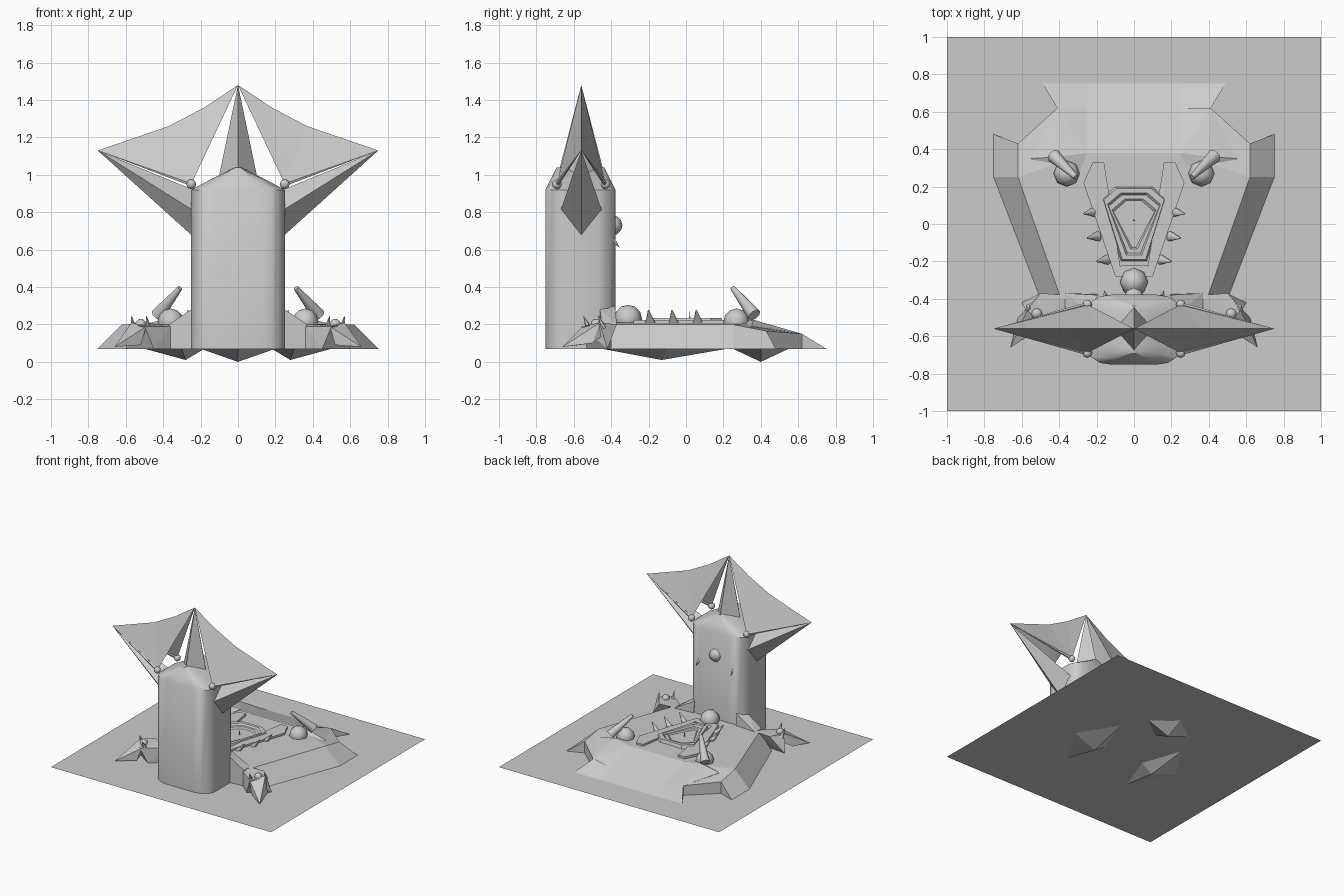
import bpy, bmesh, math
from mathutils import Vector

cube = bpy.data.objects.get("Cube")
if cube:
    bpy.data.objects.remove(cube)

stone = bpy.data.materials.new("stone_grey")
stone.use_nodes = True
GREY = (0.6, 0.6, 0.6, 1)
stone.diffuse_color = GREY
stone.node_tree.nodes["Principled BSDF"].inputs["Base Color"].default_value = GREY


def finish(name, bm, smooth=None, fix=True):
    if fix:
        bmesh.ops.recalc_face_normals(bm, faces=bm.faces)
    mesh = bpy.data.meshes.new(name)
    bm.to_mesh(mesh)
    bm.free()
    mesh.materials.append(stone)
    ob = bpy.data.objects.new(name, mesh)
    bpy.context.collection.objects.link(ob)
    if smooth:
        bpy.ops.object.select_all(action='DESELECT')
        ob.select_set(True)
        bpy.context.view_layer.objects.active = ob
        bpy.ops.object.shade_smooth_by_angle(angle=math.radians(smooth))
    return ob


def surface(name, pts, faces, mirror=False, fix=True):
    """Faces over named points, optionally mirrored across x."""
    bm = bmesh.new()
    for s in ((1, -1) if mirror else (1,)):
        v = [bm.verts.new((x * s, y, z)) for x, y, z in pts]
        for f in faces:
            ring = [v[i] for i in f]
            bm.faces.new(ring if s > 0 else ring[::-1])
    bmesh.ops.remove_doubles(bm, verts=bm.verts, dist=0.0005)
    return finish(name, bm, fix=fix)


def hull(name, pts):
    """Convex solid around a few points, one on each side of x."""
    for side, s in (("left", 1), ("right", -1)):
        bm = bmesh.new()
        for x, y, z in pts:
            bm.verts.new((x * s, y, z))
        bmesh.ops.convex_hull(bm, input=bm.verts)
        finish(f"{side}_{name}", bm)


def cone(name, a, b, r1, r2=0.0, sides=8, squash=1.0):
    a, b = Vector(a), Vector(b)
    bm = bmesh.new()
    bmesh.ops.create_cone(bm, cap_ends=True, segments=sides, radius1=r1,
                          radius2=r2, depth=(b - a).length)
    bmesh.ops.scale(bm, vec=(1, squash, 1), verts=bm.verts)
    bmesh.ops.rotate(bm, matrix=(b - a).to_track_quat('Z', 'Y').to_matrix(), verts=bm.verts)
    bmesh.ops.translate(bm, vec=(a + b) / 2, verts=bm.verts)
    return finish(name, bm, 60)


def ball(name, loc, r, sides=8):
    bm = bmesh.new()
    bmesh.ops.create_uvsphere(bm, u_segments=sides, v_segments=6, radius=r)
    bmesh.ops.translate(bm, vec=loc, verts=bm.verts)
    return finish(name, bm, 60)


def pair(make, name, *pts, **kw):
    for side, s in (("left", 1), ("right", -1)):
        make(f"{side}_{name}", *[(p[0] * s, p[1], p[2]) if isinstance(p, tuple) else p
                                 for p in pts], **kw)


# Ground sheets
for name, h, z in (("ground", 1.0, 0.07), ("ground_underlay", 0.52, 0.068)):
    surface(name, [(-h, -h, z), (h, -h, z), (h, h, z), (-h, h, z)], [(0, 1, 2, 3)], fix=False)

# Tower: rounded oblong column with a tapered cap
bm = bmesh.new()
rings = []
for z, sx, sy in ((0.07, 1, 1), (0.92, 1, 1), (0.98, .55, .84), (1.04, .06, .68)):
    ring = []
    for qx, qy in ((1, 1), (-1, 1), (-1, -1), (1, -1)):
        arc = [(.25, .1), (.225, .15), (.18, .178), (.12, .187)]
        for x, y in arc if qx * qy > 0 else arc[::-1]:
            ring.append(bm.verts.new((qx * x * sx, -0.565 + qy * y * sy, z)))
    rings.append(ring)
for lo, hi in zip(rings, rings[1:]):
    for i in range(len(lo)):
        j = (i + 1) % len(lo)
        bm.faces.new((lo[i], lo[j], hi[j], hi[i]))
bm.faces.new(rings[-1])
finish("tower", bm, 35)

# Crown: centre spike, side horns, webbed fins and knobs
CY = -0.56
APEX, TIP = (0, CY, 1.48), (.75, CY, 1.13)
surface("crown_spike", [APEX, (.1, CY, 1.0), (0, CY + .13, .98), (-.1, CY, 1.0), (0, CY - .13, .98)],
        [(0, 1, 2), (0, 2, 3), (0, 3, 4), (0, 4, 1), (4, 3, 2, 1)])
hull("side_horn", [TIP, (.24, CY, .92), (.24, CY + .11, .81), (.24, CY - .11, .81), (.24, CY, .67)])
for label, y in (("front", -.69), ("rear", -.43)):
    surface(f"{label}_fins",
            [APEX, (.18, CY, 1.36), (.37, CY, 1.26), TIP, (.25, y, .95)],
            [(0, 1, 4), (1, 2, 4), (2, 3, 4)], mirror=True, fix=False)
    pair(ball, f"{label}_knob", (.25, y, .95), 0.026)
    pair(cone, f"{label}_fin_rib", (.25, y, .95), TIP, 0.012, sides=5)

# Main body: sloped plateau with notched front corners
surface("body", [
    (0, .75, .07), (.25, .75, .07), (.49, .75, .07),
    (.41, .62, .15), (.41, .62, .07), (.62, .43, .165), (.62, .43, .07),
    (.75, .48, .07), (.75, .25, .07), (.5, -.4, .07),
    (0, .38, .21), (.25, .38, .21), (.62, .25, .2), (.39, -.4, .2), (0, -.4, .21), (0, -.4, .07)],
    [(10, 0, 1, 11), (11, 1, 2, 3), (11, 3, 5), (11, 5, 12), (12, 5, 7, 8),
     (12, 8, 9, 13), (10, 11, 12, 13, 14), (14, 13, 9, 15),
     (2, 4, 3), (4, 6, 5, 3), (6, 7, 5)], mirror=True)
hull("brow", [(.25, .38, .215), (.25, .62, .12), (.41, .62, .15), (.4, .36, .225),
              (.55, .35, .19), (.3, .25, .2), (.55, .3, .12)])

# Shoulders joining tower to body
hull("shoulder", [(.19, -.38, .3), (.25, -.46, .28), (.37, -.45, .2), (.37, -.37, .2),
                  (.37, -.45, .07), (.25, -.46, .07), (.19, -.37, .07)])

# Clawed rear feet with small thorns
hull("rear_foot", [(.36, -.38, .2), (.36, -.45, .19), (.36, -.45, .07), (.5, -.37, .2), (.58, -.46, .2),
                   (.5, -.56, .19), (.6, -.42, .07), (.45, -.53, .07)])
hull("rear_claw", [(.5, -.37, .2), (.57, -.46, .21), (.49, -.55, .19), (.66, -.66, .08),
                   (.62, -.5, .1), (.52, -.57, .09)])
for i, (x, y) in enumerate(((.48, -.52), (.56, -.44))):
    pair(cone, f"foot_thorn_{i}", (x, y, .18), (x + .01, y - .03, .25), .018, sides=5)
pair(ball, "foot_knuckle", (.52, -.48, .2), .03)

# Raised rails around the basin
hull("rail", [(x, y, z) for z in (.2, .225) for x, y in
              ((.27, .22), (.22, .33), (.16, .33), (.21, .2), (.07, -.25), (.1, -.28))])
surface("rail_bridge", [(-.1, -.28, .225), (.1, -.28, .225), (.07, -.22, .225), (-.07, -.22, .225)],
        [(0, 1, 2, 3)], fix=False)

# Stepped basin frame: nested tapered rings
bm = bmesh.new()
prev = None
for inset, z in ((0, .205), (.01, .235), (.035, .235), (.045, .222), (.065, .222), (.075, .212)):
    out = ((.1, .2), (.17, .14), (.07, -.2))
    half = [(x - inset * .8, y - inset if y > 0 else y + inset) for x, y in out]
    outline = half + [(-x, y) for x, y in half[::-1]]
    ring = [bm.verts.new((x, y, z)) for x, y in outline]
    if prev:
        for i in range(len(ring)):
            j = (i + 1) % len(ring)
            bm.faces.new((prev[i], prev[j], ring[j], ring[i]))
    prev = ring
bm.faces.new(prev)
finish("basin_frame", bm)
cone("basin_needle", (0, .02, .21), (0, .02, .27), .006, sides=4)

# Teeth along the rails
for i, (x, y) in enumerate(((.22, .055), (.2, -.075), (.15, -.2))):
    pair(cone, f"tooth_{i}", (x - .01, y + .01, .205), (x + .05, y, .275), .028, .004, squash=.7)

# Eyes, horns and orbs
pair(ball, "eye", (.36, .27, .215), .07)
pair(cone, "eye_horn", (.43, .365, .25), (.31, .25, .395), .038, .014)
ball("body_orb", (0, -.31, .23), .075)
ball("tower_orb", (0, -.395, .73), .055)
pair(cone, "tower_thorn", (.15, -.39, .65), (.16, -.355, .61), .015, sides=5)

# Roots below the ground
cone_base = [(-.2, .4), (0, .25), (.2, .4), (0, .55)]
surface("centre_root", [(x, y, .07) for x, y in cone_base] + [(0, .4, 0)],
        [(0, 1, 4), (1, 2, 4), (2, 3, 4), (3, 0, 4)])
surface("side_roots", [(.18, -.12, .07), (.3, .22, .07), (.5, -.1, .07), (.3, -.45, .07), (.28, -.13, .01)],
        [(0, 1, 4), (1, 2, 4), (2, 3, 4), (3, 0, 4)], mirror=True)
